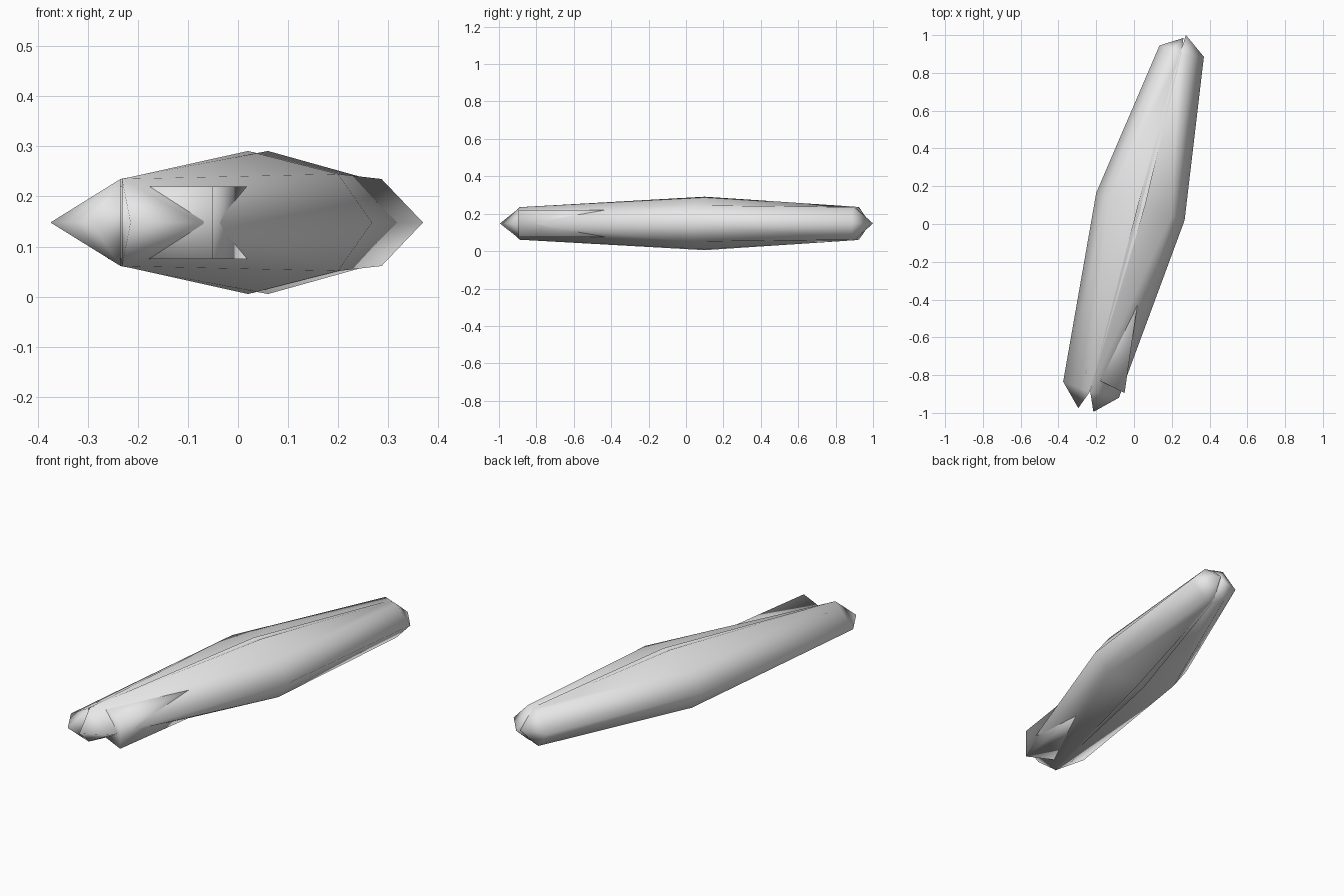
import bpy, bmesh

if "Cube" in bpy.data.objects:
    bpy.data.objects.remove(bpy.data.objects["Cube"])

MID = 0.148

grey = bpy.data.materials.new("light grey")
grey.diffuse_color = (0.8, 0.8, 0.8, 1)
grey.use_nodes = True
grey.node_tree.nodes["Principled BSDF"].inputs["Base Color"].default_value = grey.diffuse_color


def make_object(name, verts, faces):
    mesh = bpy.data.meshes.new(name)
    mesh.from_pydata(verts, [], faces)
    bm = bmesh.new()
    bm.from_mesh(mesh)
    bmesh.ops.recalc_face_normals(bm, faces=bm.faces)
    bm.to_mesh(mesh)
    bm.free()
    mesh.materials.append(grey)
    obj = bpy.data.objects.new(name, mesh)
    bpy.context.collection.objects.link(obj)
    for p in mesh.polygons:
        p.use_smooth = True
    return obj


def half_shell(name, keel, ridge, shoulder):
    """Pod half: keel = tip, three side points, tip; ridge and shoulder = (x, y, half height)."""
    verts = [(x, y, MID) for x, y in keel]
    for s in (1, -1):
        verts += [(x, y, MID + s * h) for x, y, h in ridge + shoulder]
    faces = []
    for r in (5, 10):
        a, b, c, m, e = range(r, r + 5)   # ridge front/mid/rear, shoulder mid/rear
        faces += [(0, 1, a), (1, 2, m), (1, m, a), (a, m, b),
                  (2, 3, e), (2, e, m), (m, e, c), (m, c, b),
                  (3, 4, e), (e, 4, c)]
    # end walls closing the tips
    faces += [(0, 5, 10), (4, 7, 12)]
    obj = make_object(name, verts, faces)
    if obj.data.polygons[3].normal.z < 0:
        obj.data.flip_normals()
    return obj


# two overlapping pod halves
half_shell("left_shell",
           [(-.295, -.975), (-.375, -.835), (-.2, .165), (.135, .945), (.262, .985)],
           [(-.235, -.89, .087), (.06, .1, .143), (.25, .9, .09)],
           [(-.135, .145, .097), (.2, .925, .087)])
half_shell("right_shell",
           [(-.215, -.995), (-.08, -.92), (.268, .02), (.37, .885), (.275, 1.0)],
           [(-.232, -.885, .087), (.02, .1, .143), (.242, .9, .09)],
           [(.2, .045, .097), (.287, .89, .087)])

# tapering block wedged through the front end
base = [(-.26, -.79), (-.05, -.895), (.025, -.38), (-.12, -.38)]
make_object("front_block",
            [(x, y, z) for z in (.075, .22) for x, y in base],
            [(3, 2, 1, 0), (4, 5, 6, 7)] + [(i, (i + 1) % 4, (i + 1) % 4 + 4, i + 4) for i in range(4)])
